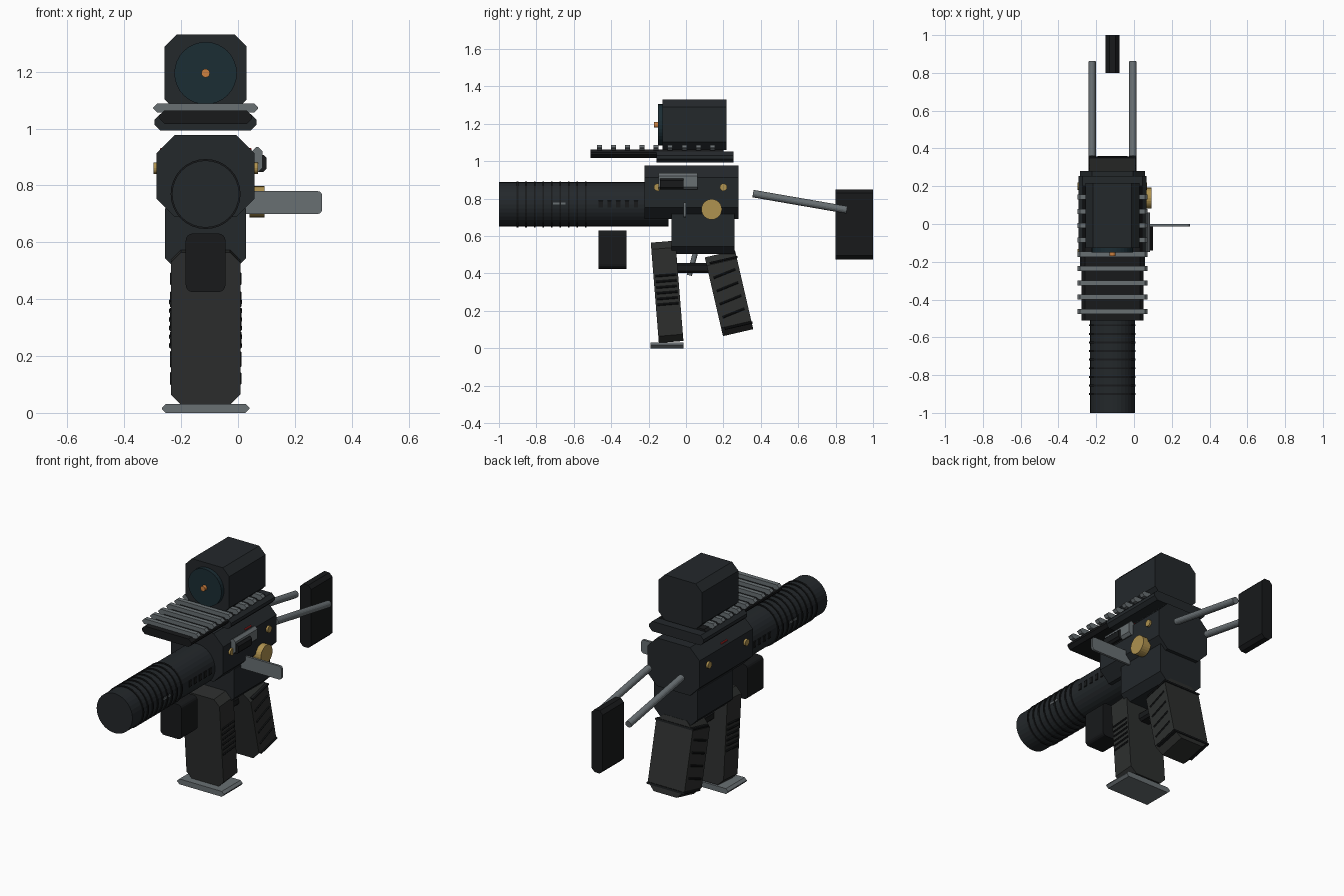
import bpy, bmesh, math
from mathutils import Matrix, Vector

if "Cube" in bpy.data.objects:
    bpy.data.objects.remove(bpy.data.objects["Cube"])

CX = -0.114      # centre line of the body
BZ = 0.77        # barrel axis height


def mat(name, r, g, b):
    m = bpy.data.materials.new(name)
    m.diffuse_color = (r, g, b, 1)
    m.use_nodes = True
    m.node_tree.nodes["Principled BSDF"].inputs["Base Color"].default_value = m.diffuse_color
    return m


DARK = mat("dark_metal", 0.017, 0.021, 0.024)
BLACK = mat("black", 0.009, 0.010, 0.011)
GRIP = mat("grip_polymer", 0.026, 0.028, 0.027)
GREY = mat("grey_steel", 0.14, 0.16, 0.17)
GOLD = mat("brass", 0.43, 0.29, 0.08)
LENS = mat("lens_glass", 0.011, 0.026, 0.034)
ORANGE = mat("orange", 0.62, 0.22, 0.05)
RED = mat("red", 0.45, 0.02, 0.02)


def finish(name, bm, material, loc=(0, 0, 0)):
    bmesh.ops.recalc_face_normals(bm, faces=bm.faces)
    me = bpy.data.meshes.new(name)
    bm.to_mesh(me)
    bm.free()
    me.materials.append(material)
    ob = bpy.data.objects.new(name, me)
    ob.location = loc
    bpy.context.collection.objects.link(ob)
    return ob


def block(name, x, y, z, cut, material, tilt=0, seg=1):
    """Block with its four front-view corners cut (seg=1) or rounded, tilted about x."""
    c = Vector([(a + b) / 2 for a, b in (x, y, z)])
    hx, hy, hz = [(b - a) / 2 for a, b in (x, y, z)]
    bm = bmesh.new()
    pts = []
    for q, (sx, sz) in enumerate(((1, 1), (-1, 1), (-1, -1), (1, -1))):
        for i in range(seg + 1):
            a = math.pi / 2 * (q + i / seg)
            pts.append((sx * (hx - cut) + cut * math.cos(a), sz * (hz - cut) + cut * math.sin(a)))
    face = bm.faces.new([bm.verts.new((px, -hy, pz)) for px, pz in pts])
    ext = bmesh.ops.extrude_face_region(bm, geom=[face])["geom"]
    bmesh.ops.translate(bm, vec=(0, 2 * hy, 0), verts=[v for v in ext if isinstance(v, bmesh.types.BMVert)])
    ob = finish(name, bm, material, c)
    ob.rotation_euler.x = math.radians(tilt)
    return ob


def rod(name, a, b, r, material, n=32):
    """Cylinder from point a to point b."""
    a, b = Vector(a), Vector(b)
    d = b - a
    bm = bmesh.new()
    bmesh.ops.create_cone(bm, cap_ends=True, segments=n, radius1=r, radius2=r, depth=d.length)
    bmesh.ops.rotate(bm, cent=(0, 0, 0), matrix=d.to_track_quat('Z', 'Y').to_matrix(), verts=bm.verts)
    return finish(name, bm, material, (a + b) / 2)


def wide(w):
    return (CX - w, CX + w)


# receiver
block("upper_receiver", wide(0.172), (-0.222, 0.281), (0.69, 0.977), 0.063, DARK)
block("lower_receiver", wide(0.143), (-0.077, 0.26), (0.503, 0.76), 0.042, DARK)

# barrel with rings, vents and side marks
rod("barrel", (CX, -1.0, BZ), (CX, -0.094, BZ), 0.118, DARK)
for i in range(9):
    y = -0.9 + 0.0455 * i
    rod(f"barrel_ring_{i}", (CX, y - 0.005, BZ), (CX, y + 0.005, BZ), 0.123, BLACK)
for s in (-1, 1):
    x = CX + s * 0.116
    for i in range(5):
        y = -0.456 + 0.047 * i
        block(f"barrel_vent_{i}", (x - 0.005, x + 0.005), (y - 0.011, y + 0.011), (0.752, 0.79), 0.002, BLACK)
    block("barrel_mark", (x - 0.004, x + 0.004), (-0.71, -0.645), (0.768, 0.78), 0.001, GREY)

# top rail
block("sight_mount", wide(0.179), (-0.158, 0.254), (0.993, 1.052), 0.02, DARK)
block("rail_base", wide(0.163), (-0.51, 0.2), (1.017, 1.064), 0.018, BLACK)
for i in range(9):
    y = -0.463 + 0.0757 * i
    block(f"rail_tooth_{i}", wide(0.185), (y - 0.0135, y + 0.0135), (1.057, 1.088), 0.014, GREY)

# sight
block("sight_housing", wide(0.144), (-0.126, 0.217), (1.06, 1.331), 0.042, DARK)
rod("sight_lens", (CX, -0.15, 1.195), (CX, -0.12, 1.195), 0.11, LENS)
rod("sight_dot", (CX, -0.17, 1.195), (CX, -0.14, 1.195), 0.015, ORANGE, 16)

# magazine, its ribs and base plate
T = math.radians(4.6)
block("magazine", wide(0.122), (-0.167, -0.035), (0.033, 0.571), 0.036, GRIP, 4.6)
for i in range(6):
    z = 0.39 - 0.0306 * i
    y = -0.101 - (z - 0.302) * math.tan(T)
    block(f"magazine_rib_{i}", wide(0.128), (y - 0.056, y + 0.056), (z - 0.006, z + 0.006), 0.004, BLACK, 4.6)
block("magazine_base", wide(0.154), (-0.19, -0.013), (0.0, 0.032), 0.014, GREY)

# pistol grip with end bands and slanted side ribs
G = Matrix.Rotation(math.radians(13), 3, 'X')
gc = Vector((CX, 0.23, 0.294))
block("pistol_grip", wide(0.121), (gc.y - 0.083, gc.y + 0.083), (gc.z - 0.216, gc.z + 0.216), 0.045, GRIP, 13)
for i in range(6):
    end = i in (0, 5)
    p = gc + G @ Vector((0, 0.012 if end else 0.0, 0.18 - 0.072 * i))
    h = 0.076 if end else 0.062
    block(f"grip_rib_{i}", wide(0.126), (p.y - h, p.y + h), (p.z - 0.006, p.z + 0.006), 0.004, BLACK,
          13 if end else 22)

# trigger and guard
block("trigger_guard", wide(0.04), (-0.05, 0.13), (0.402, 0.457), 0.012, BLACK)
rod("trigger", (CX, 0.05, 0.51), (CX, 0.018, 0.39), 0.014, GREY, 12)

# under-barrel block
block("under_barrel_block", wide(0.07), (-0.468, -0.318), (0.425, 0.631), 0.025, BLACK, 0, 4)

# stock
for s in (-1, 1):
    x = CX + s * 0.108
    rod("stock_rod", (x, 0.358, 0.827), (x, 0.86, 0.74), 0.02, GREY, 16)
block("stock_butt", wide(0.037), (0.80, 1.0), (0.476, 0.85), 0.02, BLACK)

# ejection port on the right
block("ejection_port", (0.05, 0.086), (-0.147, 0.061), (0.848, 0.936), 0.015, GREY)
block("bolt_cover", (0.06, 0.101), (-0.14, -0.013), (0.848, 0.908), 0.012, BLACK)

# side lever and knob on the right
block("side_lever", (0.0, 0.296), (-0.014, 0.0), (0.70, 0.78), 0.015, GREY, 0, 3)
rod("selector_knob", (0.04, 0.137, 0.743), (0.093, 0.137, 0.743), 0.055, GOLD, 24)

# cross pins through the receiver
for i, y in enumerate((-0.152, 0.2)):
    rod(f"receiver_pin_{i}", (CX - 0.184, y, 0.861), (CX + 0.184, y, 0.861), 0.02, GOLD, 16)

# red marks on the upper bevels
for s in (-1, 1):
    x = CX + s * 0.153
    block("red_mark", (x - 0.008, x + 0.008), (0.0, 0.06), (0.912, 0.932), 0.003, RED)
